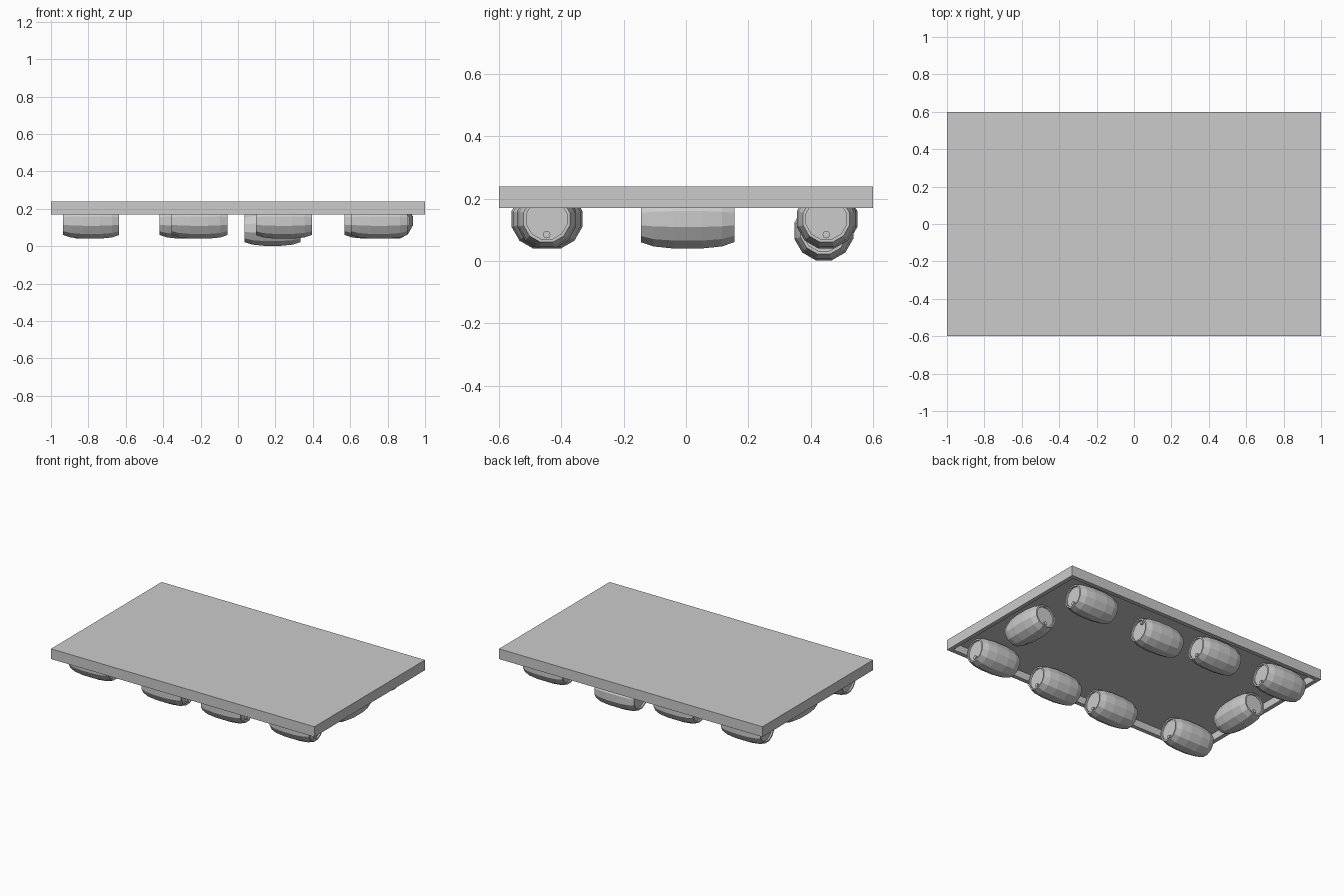
import bpy
import bmesh
import math
from mathutils import Matrix, Vector

cube = bpy.data.objects.get("Cube")
if cube:
    bpy.data.objects.remove(cube, do_unlink=True)

grey = bpy.data.materials.new("plain_grey")
grey.use_nodes = True
grey.diffuse_color = (0.6, 0.6, 0.6, 1)
grey.node_tree.nodes["Principled BSDF"].inputs["Base Color"].default_value = (0.6, 0.6, 0.6, 1)

SIDES = 12
# Half barrel outline: distance along the axis, radius
OUTLINE = [(0.045, 0.098), (0.11, 0.091), (0.15, 0.077)]
LIP, RECESS = 0.067, 0.138


def finish(bm, name):
    bmesh.ops.recalc_face_normals(bm, faces=bm.faces)
    mesh = bpy.data.meshes.new(name)
    bm.to_mesh(mesh)
    bm.free()
    mesh.materials.append(grey)
    obj = bpy.data.objects.new(name, mesh)
    bpy.context.collection.objects.link(obj)
    return obj


def make_deck():
    """Flat deck with a shallow recess underneath, leaving a rim."""
    bm = bmesh.new()
    bmesh.ops.create_cube(bm, size=1)
    bmesh.ops.scale(bm, vec=(2, 1.2, 0.07), verts=bm.verts)
    bmesh.ops.translate(bm, vec=(0, 0, 0.205), verts=bm.verts)
    bm.normal_update()
    under = [f for f in bm.faces if f.normal.z < -0.9]
    bmesh.ops.inset_region(bm, faces=under, thickness=0.04)
    inner = bmesh.ops.extrude_face_region(bm, geom=under)
    bmesh.ops.translate(bm, vec=(0, 0, 0.05),
                        verts=[v for v in inner["geom"] if isinstance(v, bmesh.types.BMVert)])
    bmesh.ops.delete(bm, geom=[f for f in under if f.is_valid], context="FACES")
    finish(bm, "deck")


def make_barrel(name, x, y, z, heading, roll):
    """Twelve-sided barrel along its local x, with recessed ends and a bung."""
    bm = bmesh.new()
    half = OUTLINE + [(0.15, LIP), (RECESS, LIP)]
    profile = [(-a, r) for a, r in reversed(half)] + half
    rings = []
    for a, r in profile:
        angles = [math.tau * (i + 0.5) / SIDES for i in range(SIDES)]
        rings.append([bm.verts.new((a, r * math.cos(t), r * math.sin(t))) for t in angles])
    for lower, upper in zip(rings, rings[1:]):
        for i in range(SIDES):
            j = (i + 1) % SIDES
            bm.faces.new((lower[i], lower[j], upper[j], upper[i]))
    bm.faces.new(rings[0])
    bm.faces.new(rings[-1])
    # Bung near the edge of one end
    place = (Matrix.Rotation(roll, 4, "X") @ Matrix.Translation((RECESS + 0.004, 0, -0.05))
             @ Matrix.Rotation(math.pi / 2, 4, "Y"))
    bmesh.ops.create_cone(bm, cap_ends=True, segments=8, radius1=0.012,
                          radius2=0.012, depth=0.016, matrix=place)
    obj = finish(bm, name)
    obj.location = Vector((x, y, z))
    obj.rotation_euler = (0, 0, heading)


make_deck()

QUARTER = math.pi / 2
BARRELS = [
    ("back_left_barrel", 0.72, 0.45, 0.135, 0, 0),
    ("back_inner_left_barrel", 0.185, 0.442, 0.097, 0, 2.6),
    ("back_inner_right_barrel", -0.27, 0.45, 0.135, 0, 0),
    ("back_right_barrel", -0.785, 0.455, 0.135, 0, 0),
    ("left_side_barrel", 0.84, 0.005, 0.135, QUARTER, 0),
    ("front_left_barrel", 0.755, -0.447, 0.135, 0, 0),
    ("front_inner_left_barrel", 0.245, -0.465, 0.135, 0, 0),
    ("front_inner_right_barrel", -0.205, -0.465, 0.135, 0, 0),
    ("front_right_barrel", -0.785, -0.427, 0.135, 0, 0),
    ("right_side_barrel", -0.84, 0.005, 0.135, QUARTER, 0),
]
for barrel in BARRELS:
    make_barrel(*barrel)
